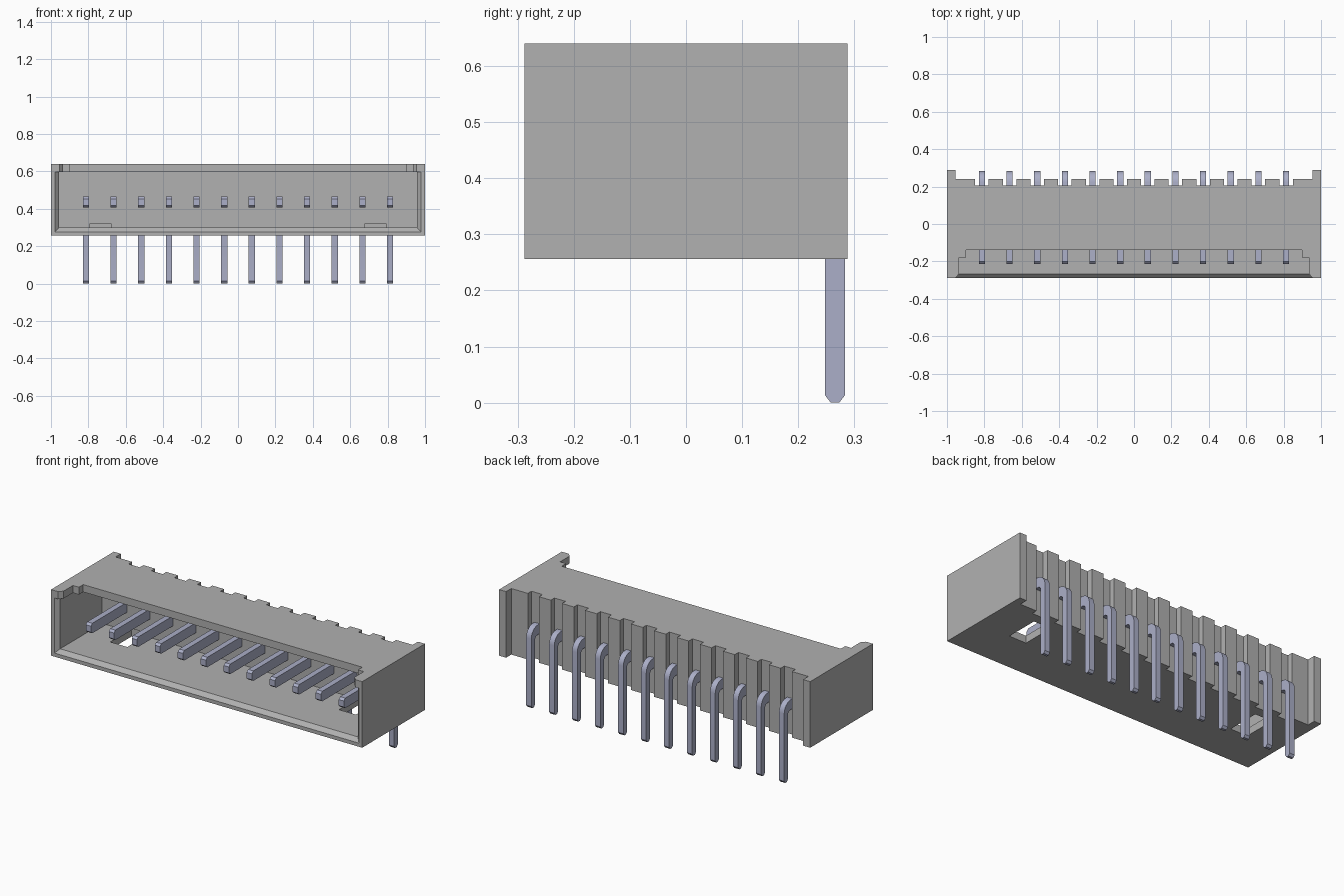
import bpy, bmesh, math

cube = bpy.data.objects.get("Cube")
if cube:
    bpy.data.objects.remove(cube, do_unlink=True)

PINS, PITCH = 12, 0.1478
PIN_X = [(i - (PINS - 1) / 2) * PITCH for i in range(PINS)]
FRONT, BACK = -0.288, 0.288
BOTTOM, TOP = 0.256, 0.64


def material(name, rgb):
    m = bpy.data.materials.new(name)
    m.use_nodes = True
    m.diffuse_color = (*rgb, 1)
    m.node_tree.nodes["Principled BSDF"].inputs["Base Color"].default_value = (*rgb, 1)
    return m


def loft(name, rings, mat=None):
    """Closed solid through matching rings of points, with capped ends."""
    bm = bmesh.new()
    loops = [[bm.verts.new(p) for p in ring] for ring in rings]
    n = len(loops[0])
    for a, b in zip(loops, loops[1:]):
        for i in range(n):
            j = (i + 1) % n
            bm.faces.new((a[i], a[j], b[j], b[i]))
    bm.faces.new(loops[0])
    bm.faces.new(loops[-1])
    bmesh.ops.recalc_face_normals(bm, faces=bm.faces)
    mesh = bpy.data.meshes.new(name)
    bm.to_mesh(mesh)
    bm.free()
    ob = bpy.data.objects.new(name, mesh)
    bpy.context.collection.objects.link(ob)
    if mat:
        mesh.materials.append(mat)
    return ob


def prism(name, outline, z0, z1, mat=None):
    return loft(name, [[(x, y, z) for x, y in outline] for z in (z0, z1)], mat)


def cut(target, cutter):
    cutter.hide_render = True
    mod = target.modifiers.new("cut", 'BOOLEAN')
    mod.operation, mod.solver, mod.object = 'DIFFERENCE', 'EXACT', cutter
    bpy.context.view_layer.objects.active = target
    bpy.ops.object.modifier_apply(modifier=mod.name)
    bpy.data.objects.remove(cutter, do_unlink=True)


grey = material("housing grey", (0.44, 0.44, 0.44))
steel = material("pin blue grey", (0.41, 0.43, 0.58))

# Housing: plan outline with end posts and a comb of pin slots along the back
RIB, SLOT, HALF, POST = 0.24, 0.207, 0.036, 0.955
plan = [(-1, FRONT), (1, FRONT), (1, BACK), (POST, BACK), (POST, RIB)]
for x in reversed(PIN_X):
    plan += [(x + HALF, RIB), (x + HALF, SLOT), (x - HALF, SLOT), (x - HALF, RIB)]
plan += [(-POST, RIB), (-POST, BACK), (-1, BACK)]
housing = prism("housing", plan, BOTTOM, TOP, grey)


# Front cavity, flared at the sides and floor of its mouth
def mouth(y, flare):
    w, lo, hi = 0.957 + flare, 0.299 - flare, 0.597
    return [(-w, y, lo), (w, y, lo), (w, y, hi), (-w, y, hi)]


cut(housing, loft("cavity_cutter", [mouth(FRONT - 0.012, 0.034),
                                    mouth(FRONT + 0.022, 0), mouth(0.12, 0)]))

# Stepped notch in the front of the top wall
half = [(0.955, FRONT - 0.02), (0.955, FRONT), (0.935, FRONT + 0.022),
        (0.935, -0.18), (0.897, -0.18), (0.897, -0.14)]
notch = half + [(-x, y) for x, y in reversed(half)]
cut(housing, prism("notch_cutter", notch, 0.55, 0.7))

# Two windows through the floor
for s in (-1, 1):
    window = [(s * 0.68, -0.045), (s * 0.79, -0.045), (s * 0.79, 0.15), (s * 0.68, 0.15)]
    cut(housing, prism("window_cutter", window, 0.2, 0.32))


# Bent pins: one side profile, thickened across x and shared by all copies
def arc(cy, cz, r, a0, a1, n=7):
    angles = [math.radians(a0 + (a1 - a0) * i / (n - 1)) for i in range(n)]
    return [(cy + r * math.cos(a), cz + r * math.sin(a)) for a in angles]


side = [(-0.213, 0.418), (-0.213, 0.453), (-0.200, 0.465)]
side += arc(0.223, 0.405, 0.06, 90, 0)
side += [(0.283, 0.013), (0.273, 0), (0.258, 0), (0.248, 0.013)]
side += arc(0.228, 0.387, 0.02, 0, 90, 5)
side += [(-0.200, 0.407)]
W = 0.0165
pin = loft("pin_1", [[(x, y, z) for y, z in side] for x in (-W, W)], steel)
pin.location.x = PIN_X[0]
bpy.ops.object.select_all(action='DESELECT')
pin.select_set(True)
bpy.context.view_layer.objects.active = pin
bpy.ops.object.shade_smooth_by_angle(angle=math.radians(30))
for i, x in enumerate(PIN_X[1:], 2):
    copy = pin.copy()
    copy.name = f"pin_{i}"
    copy.location.x = x
    bpy.context.collection.objects.link(copy)
